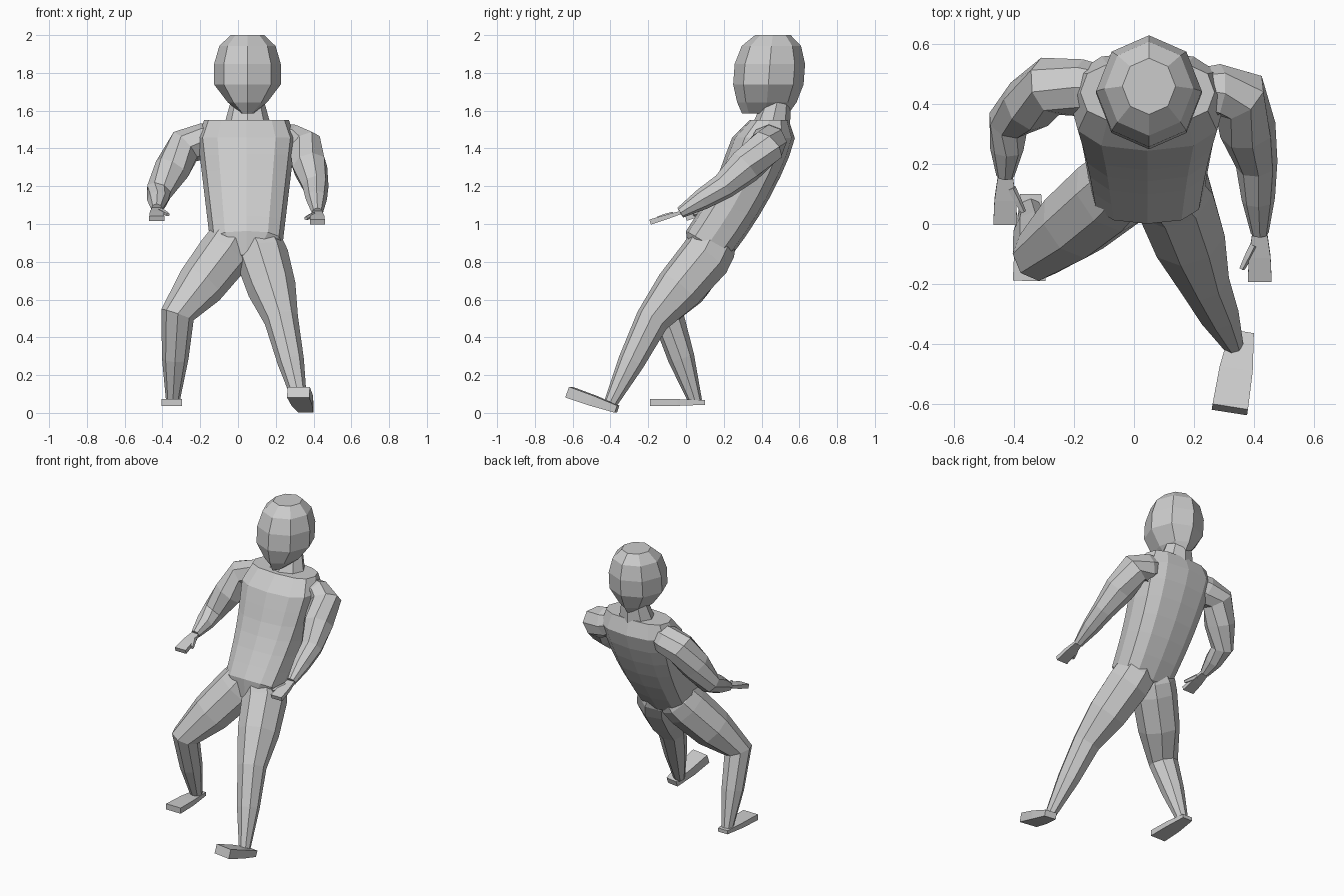
import bpy, bmesh, math
from mathutils import Vector

if "Cube" in bpy.data.objects:
    bpy.data.objects.remove(bpy.data.objects["Cube"])

COLOUR = (.6, .6, .6, 1)
grey = bpy.data.materials.new("plain grey")
grey.use_nodes = True
grey.diffuse_color = COLOUR
grey.node_tree.nodes["Principled BSDF"].inputs["Base Color"].default_value = COLOUR


def loft(name, rings, sides=8, phase=0, power=1):
    """Skin a closed body over rings given as (centre, u axis, v axis)."""
    def soft(value):
        return math.copysign(abs(value) ** power, value)
    bm = bmesh.new()
    angles = [math.tau * i / sides + phase for i in range(sides)]
    loops = [[bm.verts.new(centre + u * soft(math.cos(a)) + v * soft(math.sin(a))) for a in angles]
             for centre, u, v in rings]
    for lower, upper in zip(loops, loops[1:]):
        for i in range(sides):
            j = (i + 1) % sides
            bm.faces.new((lower[i], lower[j], upper[j], upper[i]))
    bm.faces.new(loops[0])
    bm.faces.new(loops[-1])
    bmesh.ops.recalc_face_normals(bm, faces=bm.faces)
    mesh = bpy.data.meshes.new(name)
    bm.to_mesh(mesh)
    bm.free()
    mesh.materials.append(grey)
    bpy.context.collection.objects.link(bpy.data.objects.new(name, mesh))


def limb(name, joints, radii, facing, flat=1, bulge=1.12, **shape):
    """Tube through the joints, with a muscle bulge halfway along each segment."""
    points, sizes = [Vector(joints[0])], [radii[0]]
    for joint, radius in zip(joints[1:], radii[1:]):
        joint = Vector(joint)
        points += [(points[-1] + joint) / 2, joint]
        sizes += [(sizes[-1] + radius) / 2 * bulge, radius]
    rings = []
    for i, (point, size) in enumerate(zip(points, sizes)):
        along = (points[min(i + 1, len(points) - 1)] - points[max(i - 1, 0)]).normalized()
        depth = (facing - along * facing.dot(along)).normalized()
        rings.append((point, depth.cross(along) * size, depth * size * flat))
    loft(name, rings, **shape)


def torso_ring(t):
    """Leaning back, widening to the chest, closing in at crotch and shoulders."""
    centre = Vector((.045, .05, .8)).lerp(Vector((.045, .44, 1.55)), t)
    centre.y += .05 * math.sin(math.pi * t)
    tilt = .7 * (1 - t) ** 2
    crotch = min(1, .45 + 5 * t)
    across = Vector((.18 + .09 * t, 0, 0)) * min(crotch, .83 + 2 * (1 - t))
    back = Vector((0, math.cos(tilt), -math.sin(tilt))) * (.13 + .05 * t)
    return centre, across, back * min(crotch, .58 + 3 * (1 - t))


def head_ring(t):
    """Egg shape, narrow across the jaw and deep at the chin."""
    a = math.pi * (.1 + .8 * t)
    size = math.sin(a) ** .6
    centre = Vector((.05, .42 + .04 * t, 1.793 - .218 * math.cos(a)))
    across = .18 * size * min(1, .4 + 1.5 * t)
    depth = .19 * max(size, .65 - t / 4)
    return centre, Vector((across, 0, 0)), Vector((0, depth, 0))


UP, FRONT = Vector((0, 0, 1)), Vector((0, -1, 0))
BOX = dict(sides=4, phase=math.pi / 4, power=.01)

# Torso, neck and head
loft("torso", [torso_ring(i / 8) for i in range(9)], sides=12, power=.75)
limb("neck", [(.05, .45, 1.5), (.05, .49, 1.68)], (.13, .08), FRONT, flat=.8, bulge=1)
loft("head", [head_ring(i / 5) for i in range(6)], phase=math.pi / 2)

# Arms: collar, shoulder, elbow, wrist
arms = {
    "right": [(-.07, .45, 1.47), (-.28, .46, 1.41), (-.42, .34, 1.17), (-.43, .16, 1.08)],
    "left": [(.2, .45, 1.46), (.35, .43, 1.41), (.41, .2, 1.2), (.42, -.03, 1.06)],
}
for side, joints in arms.items():
    limb(side + "_arm", joints, (.07, .1, .07, .03), UP)
    # Flat hand reaching forward, thumb on the inner side
    inward = 1 if side == "right" else -1
    wrist = Vector(joints[-1])
    limb(side + "_hand", [wrist, wrist + Vector((0, -.16, -.05))], (.025, .04), UP, flat=.35, **BOX)
    thumb = [wrist + Vector((inward * x, -2 * x, -x / 2)) for x in (.02, .06)]
    limb(side + "_thumb", thumb, (.015, .01), UP, sides=5)

# Legs: pelvis, hip, knee, ankle; one bent, the other stretched forward
legs = {
    "right": [(0, .17, .95), (-.08, .1, .83), (-.32, -.1, .52), (-.345, .05, .06)],
    "left": [(.08, .17, .95), (.13, .1, .82), (.23, -.18, .49), (.33, -.4, .05)],
}
for side, joints in legs.items():
    limb(side + "_leg", joints, (.1, .14, .09, .036), FRONT)

# Feet: heel to toe
limb("right_foot", [(-.345, .1, .055), (-.35, -.19, .055)], (.035, .055), UP, flat=.35, **BOX)
limb("left_foot", [(.36, -.365, .02), (.32, -.62, .11)], (.04, .06), UP, flat=.5, **BOX)
